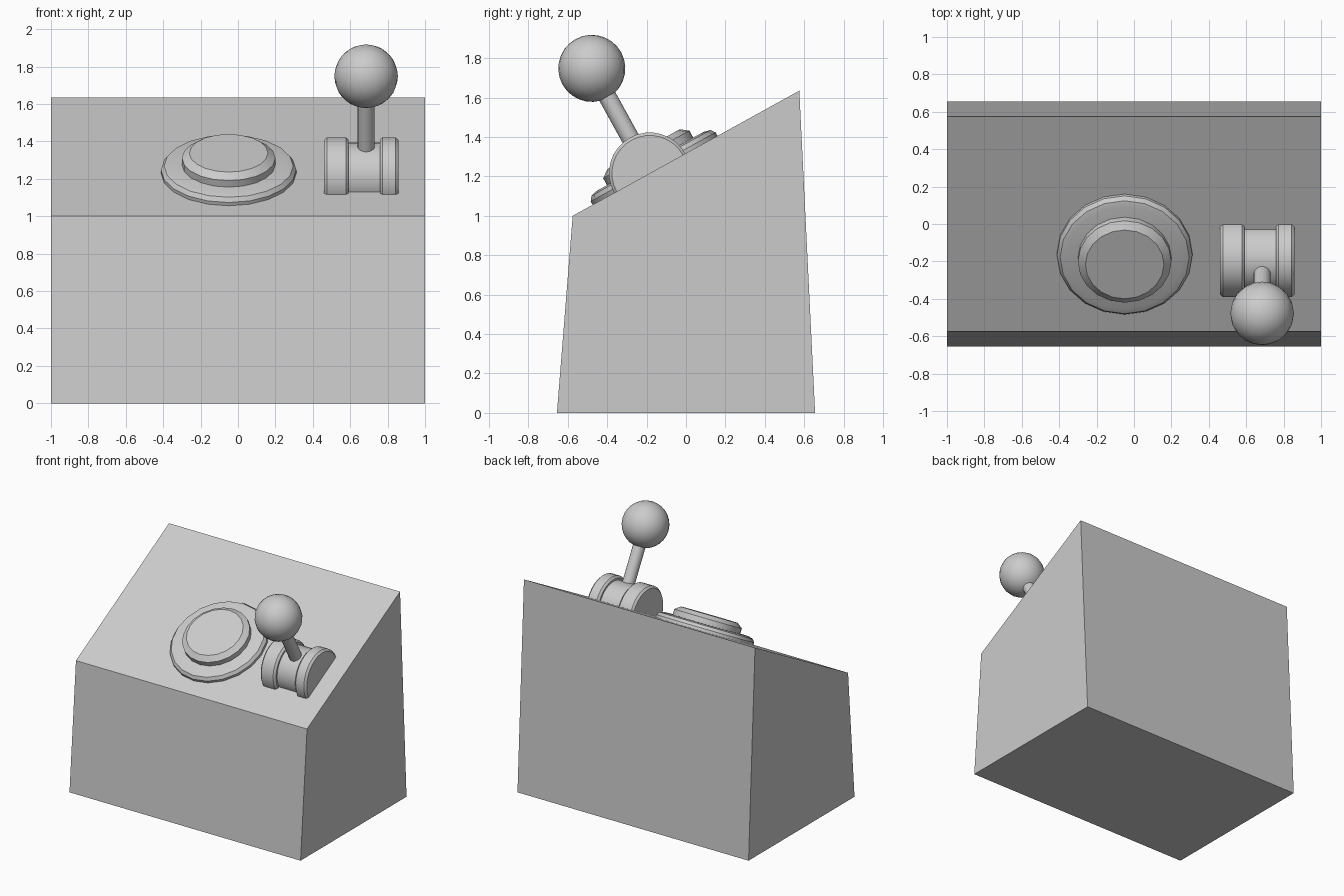
import bpy, bmesh, math
from mathutils import Vector, Matrix

cube = bpy.data.objects.get("Cube")
if cube:
    bpy.data.objects.remove(cube)

GREY = (0.6, 0.6, 0.6, 1)
grey = bpy.data.materials.new("light grey")
grey.use_nodes = True
grey.diffuse_color = GREY
grey.node_tree.nodes["Principled BSDF"].inputs["Base Color"].default_value = GREY

# Sloping panel: frame whose local z is the panel normal
FRONT, BACK = Vector((0, -0.575, 1.0)), Vector((0, 0.575, 1.635))
SLOPE = math.atan2(BACK.z - FRONT.z, BACK.y - FRONT.y)


def on_panel(x, y):
    z = FRONT.z + (y - FRONT.y) * math.tan(SLOPE)
    return Matrix.Translation((x, y, z)) @ Matrix.Rotation(SLOPE, 4, "X")


def finish(name, bm, matrix=Matrix(), smooth=True):
    bmesh.ops.recalc_face_normals(bm, faces=bm.faces)
    mesh = bpy.data.meshes.new(name)
    bm.to_mesh(mesh)
    bm.free()
    mesh.materials.append(grey)
    obj = bpy.data.objects.new(name, mesh)
    obj.matrix_world = matrix
    bpy.context.collection.objects.link(obj)
    if smooth:
        bpy.ops.object.select_all(action="DESELECT")
        obj.select_set(True)
        bpy.context.view_layer.objects.active = obj
        bpy.ops.object.shade_smooth_by_angle(angle=math.radians(30))
    return obj


def lathe(name, profile, matrix, sides):
    """Turn a closed (radius, height) profile about local z."""
    bm = bmesh.new()
    rings = []
    for r, h in profile:
        rings.append([bm.verts.new((r * math.cos(a), r * math.sin(a), h))
                      for a in (math.tau * i / sides for i in range(sides))])
    for low, high in zip(rings, rings[1:]):
        for i in range(sides):
            j = (i + 1) % sides
            bm.faces.new((low[i], low[j], high[j], high[i]))
    bm.faces.new(rings[0])
    bm.faces.new(rings[-1])
    return finish(name, bm, matrix)


# Console body: side profile extruded across the width
bm = bmesh.new()
side = [(-0.655, 0), (0.655, 0), (BACK.y, BACK.z), (FRONT.y, FRONT.z)]
face = bm.faces.new([bm.verts.new((-1, y, z)) for y, z in side])
out = bmesh.ops.extrude_face_region(bm, geom=[face])
bmesh.ops.translate(bm, vec=(2, 0, 0),
                    verts=[v for v in out["geom"] if isinstance(v, bmesh.types.BMVert)])
finish("console_body", bm, smooth=False)

# Push button and its surround
button_frame = on_panel(-0.05, -0.157)
lathe("button_surround", [(0.362, -0.02), (0.362, 0.02), (0.345, 0.043), (0.31, 0.052)],
      button_frame, 20)
lathe("push_button", [(0.25, 0), (0.25, 0.092), (0.21, 0.122)], button_frame, 20)


# Lever housing: drums on a cross axis, half sunk in the panel
def drum(name, x0, x1, radius, bevel):
    frame = on_panel(x0, -0.184) @ Matrix.Rotation(math.pi / 2, 4, "Y")
    w = x1 - x0
    # only the half above the panel is kept
    obj = lathe(name, [(radius - bevel, 0), (radius, bevel),
                       (radius, w - bevel), (radius - bevel, w)], frame, 32)
    bm = bmesh.new()
    bm.from_mesh(obj.data)
    bmesh.ops.bisect_plane(bm, geom=bm.verts[:] + bm.edges[:] + bm.faces[:],
                           plane_co=(0.01, 0, 0), plane_no=(1, 0, 0), clear_outer=True)
    bm.to_mesh(obj.data)
    bm.free()


drum("right_housing_disc", 0.46, 0.592, 0.207, 0.015)
drum("left_housing_disc", 0.758, 0.858, 0.207, 0.015)
drum("housing_barrel", 0.58, 0.77, 0.178, 0.003)

# Lever and ball knob
lever_frame = on_panel(0.685, -0.184)
lathe("lever_rod", [(0.046, 0.05), (0.046, 0.5)], lever_frame, 16)
bm = bmesh.new()
bmesh.ops.create_uvsphere(bm, u_segments=20, v_segments=14, radius=0.17)
finish("lever_knob", bm, lever_frame @ Matrix.Translation((0, 0, 0.608)))
